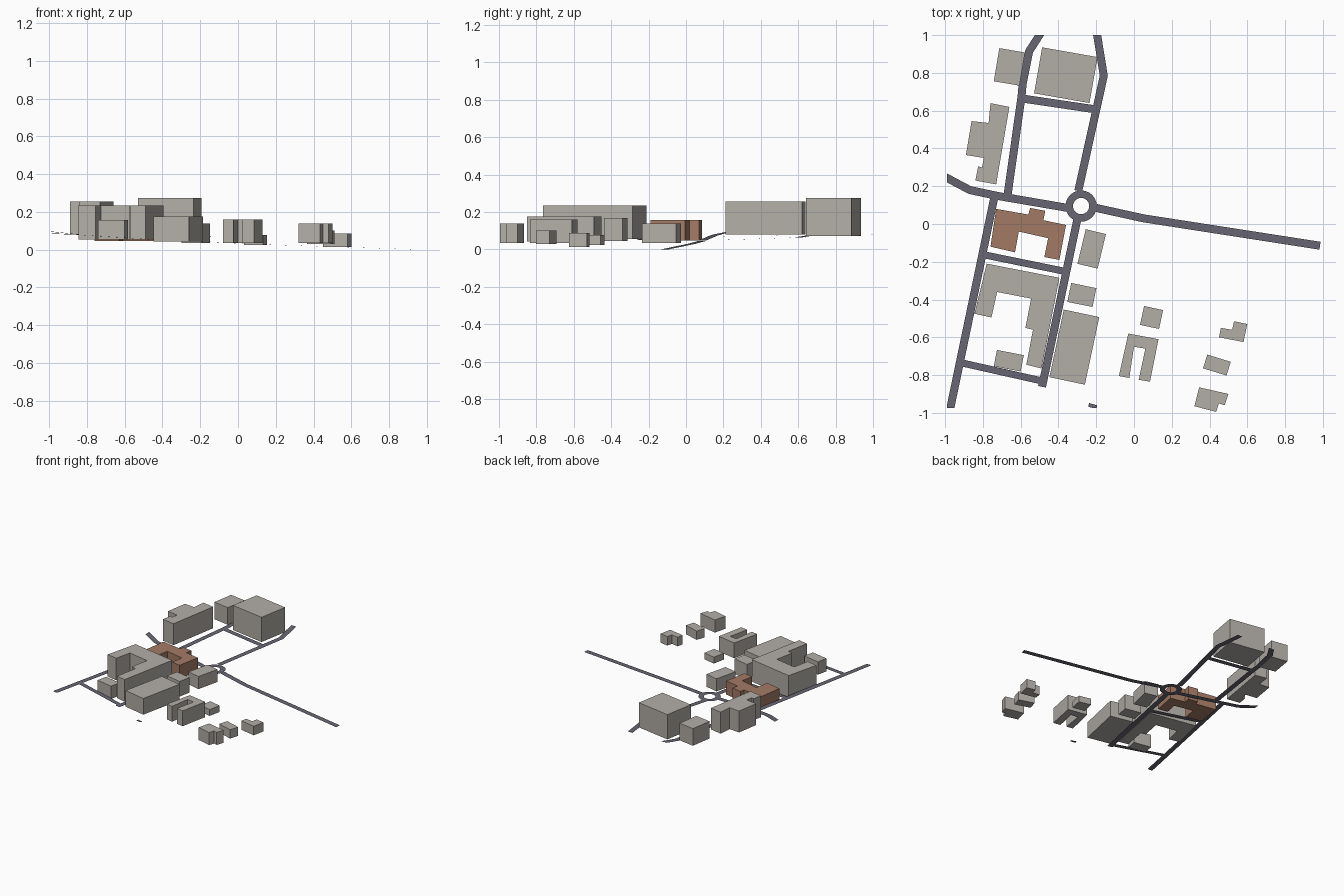
import bpy, bmesh, math
from mathutils import Vector, Matrix

if "Cube" in bpy.data.objects:
    bpy.data.objects.remove(bpy.data.objects["Cube"], do_unlink=True)


def material(name, colour):
    mat = bpy.data.materials.new(name)
    mat.use_nodes = True
    mat.diffuse_color = (*colour, 1)
    mat.node_tree.nodes["Principled BSDF"].inputs["Base Color"].default_value = (*colour, 1)
    return mat


stone = material("warm grey stone", (0.45, 0.425, 0.39))
brick = material("brown brick", (0.37, 0.195, 0.13))
asphalt = material("dark asphalt", (0.14, 0.135, 0.17))


def finish(name, bm, mat):
    mesh = bpy.data.meshes.new(name)
    bm.to_mesh(mesh)
    bm.free()
    mesh.materials.append(mat)
    obj = bpy.data.objects.new(name, mesh)
    bpy.context.collection.objects.link(obj)
    return obj


def building(name, outline, base, top, mat=stone):
    """Extrude a footprint outline into a closed flat-roofed block."""
    bm = bmesh.new()
    floor = bm.faces.new([bm.verts.new((x, y, base)) for x, y in outline])
    roof = bmesh.ops.extrude_face_region(bm, geom=[floor], use_keep_orig=True)["geom"]
    for v in roof:
        if isinstance(v, bmesh.types.BMVert):
            v.co.z = top
    bmesh.ops.recalc_face_normals(bm, faces=bm.faces)
    return finish(name, bm, mat)


def block(name, centre, width, depth, angle, base, top):
    """Rectangular building, turned by an angle in degrees."""
    turn = Matrix.Rotation(math.radians(angle), 2)
    corners = [(-1, -1), (1, -1), (1, 1), (-1, 1)]
    outline = [Vector(centre) + turn @ Vector((sx * width / 2, sy * depth / 2))
               for sx, sy in corners]
    return building(name, outline, base, top)


def road(name, path, width=0.042):
    """Flat mitred ribbon along a path, trimmed square at the site boundary."""
    points = [Vector(p) for p in path]
    steps = [(b - a).to_2d().normalized() for a, b in zip(points, points[1:])]
    bm = bmesh.new()
    rows = []
    for i, p in enumerate(points):
        before, after = steps[max(i - 1, 0)], steps[min(i, len(steps) - 1)]
        along = (before + after).normalized()
        reach = width / 2 / along.dot(after)
        side = Vector((-along.y, along.x, 0)) * reach
        rows.append((bm.verts.new(p - side), bm.verts.new(p + side)))
    for (a, b), (c, d) in zip(rows, rows[1:]):
        bm.faces.new((a, c, d, b))
    for limit, normal in (((0, 1, 0), (0, 1, 0)), ((0, -0.975, 0), (0, -1, 0)),
                          ((-0.99, 0, 0), (-1, 0, 0))):
        bmesh.ops.bisect_plane(bm, geom=bm.verts[:] + bm.edges[:] + bm.faces[:],
                               plane_co=limit, plane_no=normal, clear_outer=True)
    return finish(name, bm, asphalt)


def ring(name, centre, inner, outer, sides=24):
    """Flat ring for the roundabout."""
    bm = bmesh.new()
    loops = []
    for radius in (inner, outer):
        made = bmesh.ops.create_circle(bm, segments=sides, radius=radius,
                                       matrix=Matrix.Translation(centre))
        loops.append(made["verts"])
    small, large = loops
    for i in range(sides):
        j = (i + 1) % sides
        bm.faces.new((small[i], large[i], large[j], small[j]))
    bmesh.ops.recalc_face_normals(bm, faces=bm.faces)
    for face in bm.faces:
        if face.normal.z < 0:
            face.normal_flip()
    return finish(name, bm, asphalt)


# Rectangular buildings
block("north_west_block", (-0.66, 0.832), 0.138, 0.178, -9.5, 0.08, 0.22)
block("north_hall", (-0.361, 0.788), 0.298, 0.247, -10, 0.073, 0.275)
block("courtyard_pavilion", (-0.663, -0.724), 0.145, 0.088, -11, 0.053, 0.158)
block("south_hall", (-0.316, -0.652), 0.192, 0.366, -12, 0.043, 0.175)
block("small_hall", (-0.276, -0.376), 0.136, 0.102, -11.5, 0.045, 0.168)
block("roundabout_house", (-0.224, -0.132), 0.11, 0.188, -13.5, 0.035, 0.138)
block("low_house", (0.093, -0.495), 0.103, 0.102, -12, 0.025, 0.077)
block("east_house", (0.439, -0.747), 0.13, 0.076, -17, 0.03, 0.102)

# Buildings with wings
building("west_wing_building", [
    (-.76, .64), (-.66, .62), (-.73, .21), (-.84, .23), (-.825, .305), (-.805, .3),
    (-.795, .35), (-.89, .365), (-.86, .545), (-.77, .535)], 0.08, 0.255)
building("courtyard_building", [
    (-.78, -.21), (-.395, -.285), (-.49, -.765), (-.57, -.745), (-.535, -.56),
    (-.575, -.55), (-.545, -.395), (-.725, -.36), (-.755, -.495), (-.845, -.475)],
    0.055, 0.235)
building("brick_main_building", [
    (-.73, .08), (-.56, .05), (-.55, .085), (-.47, .07), (-.48, .02), (-.36, -.005),
    (-.395, -.19), (-.475, -.175), (-.455, -.075), (-.61, -.04), (-.63, -.15),
    (-.76, -.12)], 0.047, 0.158, brick)
building("twin_wing_house", [
    (-.03, -.58), (.13, -.61), (.085, -.835), (.025, -.825), (.06, -.66), (0, -.65),
    (-.025, -.815), (-.08, -.805)], 0.035, 0.16)
building("stepped_house", [
    (.53, -.515), (.6, -.53), (.58, -.625), (.45, -.6), (.46, -.55), (.52, -.56)],
    0.013, 0.087)
building("corner_house", [
    (.345, -.865), (.5, -.9), (.48, -.96), (.45, -.95), (.435, -.995), (.32, -.965)],
    0.035, 0.138)

# Roads on gently sloping ground
ring("roundabout", (-0.28, 0.095, 0.047), 0.043, 0.083)
road("west_road", [(-1.03, .265, .1), (-.87, .18, .083), (-.73, .15, .075), (-.35, .085, .047)])
road("east_road", [(-.2, .085, .045), (.05, .03, .03), (.985, -.115, 0)])
road("north_east_road", [(-.295, .175, .05), (-.16, .785, .07), (-.2, 1.03, .08)])
road("north_west_road", [(-.67, .15, .07), (-.595, .68, .075), (-.59, .74, .076),
                         (-.555, .915, .08), (-.475, 1.04, .08)])
road("north_cross_road", [(-.595, .665, .075), (-.19, .605, .065)])
road("south_west_road", [(-.74, .14, .075), (-.98, -1.01, .085)])
road("south_east_road", [(-.3, .025, .047), (-.487, -.862, .055)])
road("upper_cross_street", [(-.785, -.165, .075), (-.37, -.25, .05)], 0.037)
road("lower_cross_street", [(-.915, -.735, .083), (-.47, -.835, .055)], 0.037)
road("road_stub", [(-.24, -.958, .045), (-.197, -.97, .045)], 0.02)
